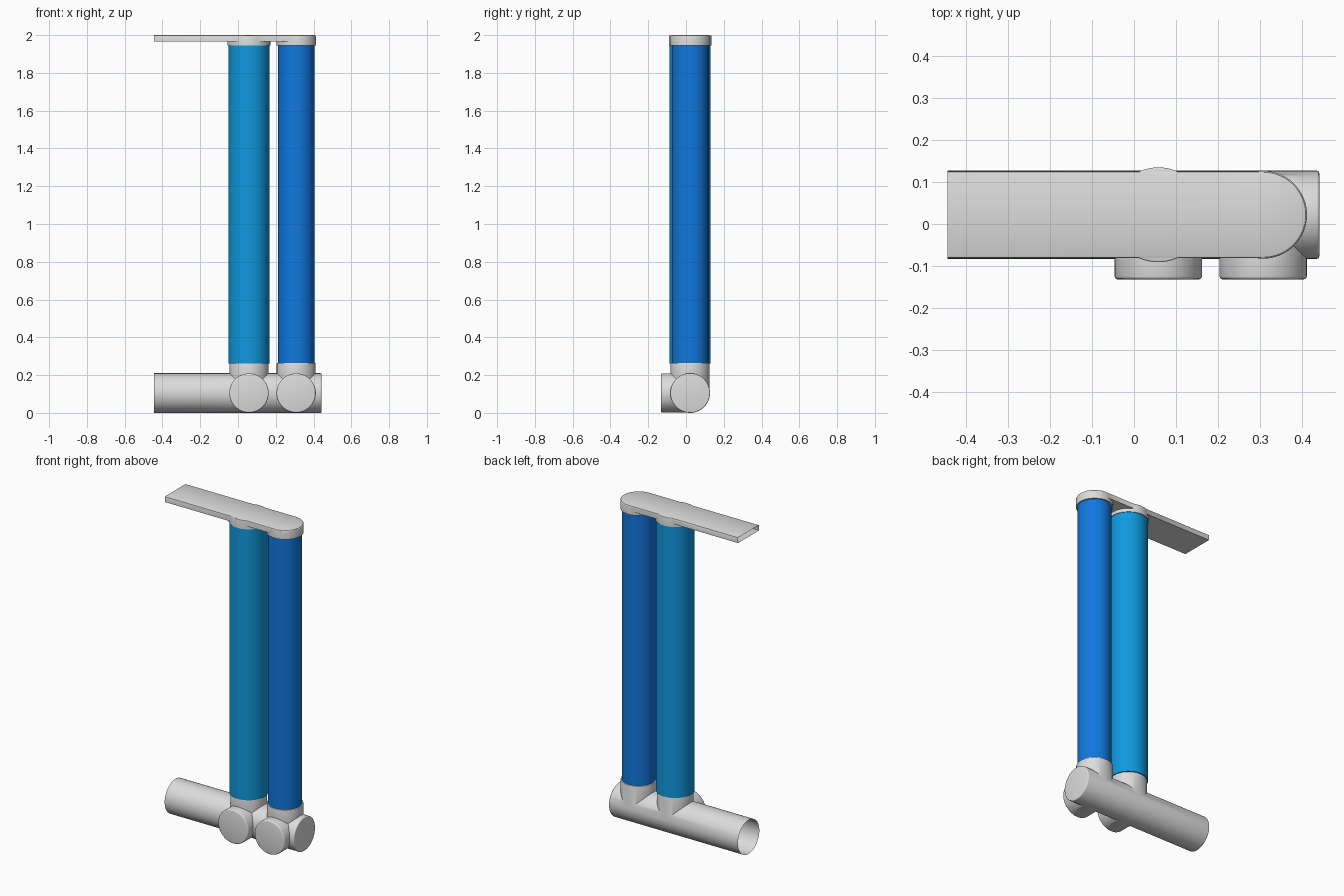
import bpy, bmesh, math
from mathutils import Matrix, Vector

if "Cube" in bpy.data.objects:
    bpy.data.objects.remove(bpy.data.objects["Cube"])

YC = 0.022                      # shared centre line of all pipes
X_WIDE, X_SLIM = 0.058, 0.308   # the two upright positions


def material(name, rgb):
    m = bpy.data.materials.new(name)
    m.diffuse_color = (*rgb, 1)
    m.use_nodes = True
    m.node_tree.nodes["Principled BSDF"].inputs["Base Color"].default_value = m.diffuse_color
    return m


GREY = material("light grey", (0.72, 0.72, 0.72))
CYAN = material("sky blue", (0.005, 0.32, 0.74))
BLUE = material("deep blue", (0.005, 0.19, 0.74))


def make_object(name, bm, mat):
    bmesh.ops.recalc_face_normals(bm, faces=bm.faces[:])
    me = bpy.data.meshes.new(name)
    bm.to_mesh(me)
    bm.free()
    me.materials.append(mat)
    ob = bpy.data.objects.new(name, me)
    bpy.context.collection.objects.link(ob)
    return ob


def rod(name, start, end, radius, mat, bevel=0.0, seg=64):
    """Closed cylinder from start to end with a small rounded rim at the end."""
    a, b = Vector(start), Vector(end)
    length = (b - a).length
    profile = [(radius, 0)]
    if bevel:
        for i in range(4):
            t = math.radians(30 * i)
            profile.append((radius - bevel + bevel * math.cos(t),
                            length - bevel + bevel * math.sin(t)))
    else:
        profile.append((radius, length))
    place = Matrix.Translation(a) @ (b - a).to_track_quat('Z', 'Y').to_matrix().to_4x4()
    bm = bmesh.new()
    rings = [[bm.verts.new(place @ Vector((r * math.cos(k * math.tau / seg),
                                           r * math.sin(k * math.tau / seg), h)))
              for k in range(seg)] for r, h in profile]
    for lo, hi in zip(rings, rings[1:]):
        for k in range(seg):
            n = (k + 1) % seg
            bm.faces.new((lo[k], lo[n], hi[n], hi[k]))
    bm.faces.new(rings[0][::-1])
    bm.faces.new(rings[-1])
    return make_object(name, bm, mat)


def prism(name, outline, z0, z1, mat):
    bm = bmesh.new()
    f = bm.faces.new([bm.verts.new((x, y, z0)) for x, y in outline])
    ext = bmesh.ops.extrude_face_region(bm, geom=[f])
    top = [v for v in ext['geom'] if isinstance(v, bmesh.types.BMVert)]
    bmesh.ops.translate(bm, verts=top, vec=(0, 0, z1 - z0))
    # softened upper rim
    rim = [e for e in bm.edges if all(v.co.z > z1 - 1e-4 for v in e.verts)
           and not all(v.co.x < -0.43 for v in e.verts)]
    bmesh.ops.bevel(bm, geom=rim, offset=0.005, segments=2, profile=0.5, affect='EDGES')
    return make_object(name, bm, mat)


def select_only(ob):
    bpy.ops.object.select_all(action='DESELECT')
    ob.select_set(True)
    bpy.context.view_layer.objects.active = ob


def smooth(ob):
    select_only(ob)
    bpy.ops.object.shade_smooth_by_angle(angle=math.radians(32))


def weld(base, parts):
    """Union the parts into base."""
    for p in parts:
        select_only(base)
        mod = base.modifiers.new("weld", 'BOOLEAN')
        mod.operation, mod.solver, mod.object = 'UNION', 'EXACT', p
        bpy.ops.object.modifier_apply(modifier=mod.name)
        bpy.data.objects.remove(p, do_unlink=True)


def open_left_end(ob, x):
    """Remove the faces closing the left end."""
    bm = bmesh.new()
    bm.from_mesh(ob.data)
    gone = [f for f in bm.faces if f.normal.x < -0.99 and abs(f.calc_center_median().x - x) < 0.005]
    bmesh.ops.delete(bm, geom=gone, context='FACES')
    bm.to_mesh(ob.data)
    bm.free()


# Lower manifold: main pipe with two upright collars and two front ports
manifold = rod("lower_manifold", (-0.445, YC, 0.105), (0.442, YC, 0.105), 0.105, GREY, 0.006)
branches = []
for x in (X_WIDE, X_SLIM):
    branches.append(rod("collar", (x, YC, 0.105), (x, YC, 0.265), 0.103, GREY, 0.003))
    branches.append(rod("port", (x, YC, 0.105), (x, -0.132, 0.105), 0.104, GREY, 0.007))
weld(manifold, branches)
open_left_end(manifold, -0.445)
smooth(manifold)

# Upright coloured tubes
smooth(rod("wide_tube", (X_WIDE, YC, 0.262), (X_WIDE, YC, 1.95), 0.109, CYAN))
smooth(rod("slim_tube", (X_SLIM, YC, 0.262), (X_SLIM, YC, 1.95), 0.096, BLUE))

# Flat upper duct with a rounded right end and a round cap over each tube
R = 0.103
outline = [(-0.445, YC + R), (-0.445, YC - R)]
outline += [(X_SLIM + R * math.cos(math.radians(a)), YC + R * math.sin(math.radians(a)))
            for a in range(-90, 91, 6)]
duct = prism("upper_duct", outline, 1.966, 2.0, GREY)
weld(duct, [rod("wide_cap", (X_WIDE, YC, 1.944), (X_WIDE, YC, 1.9985), 0.113, GREY, 0.004),
            rod("slim_cap", (X_SLIM, YC, 1.944), (X_SLIM, YC, 1.997), 0.1045, GREY, 0.004)])
open_left_end(duct, -0.445)
smooth(duct)
